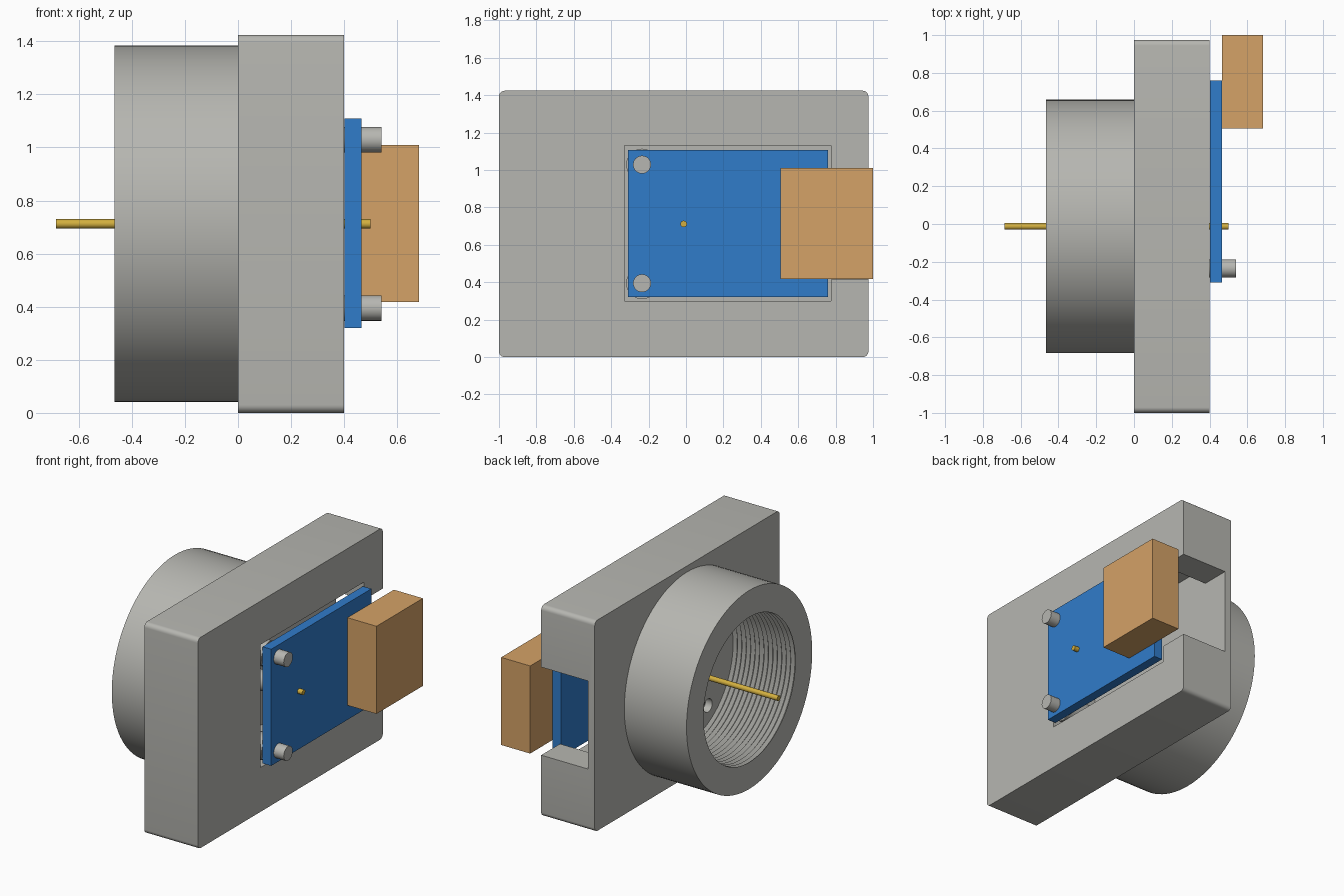
import bpy, bmesh, math
from mathutils import Matrix

if "Cube" in bpy.data.objects:
    bpy.data.objects.remove(bpy.data.objects["Cube"], do_unlink=True)

CY, CZ = -0.0125, 0.712        # shared axis of tube and pin
SCREW_Y, SCREW_DZ = -0.235, 0.317
FLOOR = 0.05                   # pocket floor


def material(name, r, g, b):
    m = bpy.data.materials.new(name)
    m.use_nodes = True
    m.diffuse_color = (r, g, b, 1)
    m.node_tree.nodes["Principled BSDF"].inputs["Base Color"].default_value = (r, g, b, 1)
    return m


GREY = material("grey metal", 0.47, 0.47, 0.44)
BLUE = material("board blue", 0.03, 0.20, 0.59)
TAN = material("connector tan", 0.66, 0.36, 0.135)
GOLD = material("pin gold", 0.65, 0.43, 0.05)


def finish(name, bm, mat, smooth=False):
    bmesh.ops.recalc_face_normals(bm, faces=bm.faces[:])
    me = bpy.data.meshes.new(name)
    bm.to_mesh(me)
    bm.free()
    ob = bpy.data.objects.new(name, me)
    bpy.context.collection.objects.link(ob)
    me.materials.append(mat)
    if smooth:
        smooth_shade(ob)
    return ob


def smooth_shade(ob):
    bpy.ops.object.select_all(action="DESELECT")
    ob.select_set(True)
    bpy.context.view_layer.objects.active = ob
    bpy.ops.object.shade_smooth_by_angle(angle=math.radians(30))


def box(name, x, y, z, mat, radius=0):
    bm = bmesh.new()
    bmesh.ops.create_cube(bm, size=1)
    for v in bm.verts:
        v.co = [lo + (c + 0.5) * (hi - lo) for c, (lo, hi) in zip(v.co, (x, y, z))]
    if radius:
        along_x = [e for e in bm.edges
                   if abs(e.verts[0].co.x - e.verts[1].co.x) > 0.01]
        bmesh.ops.bevel(bm, geom=along_x, offset=radius, segments=6,
                        profile=0.5, affect="EDGES")
    return finish(name, bm, mat)


def rod(name, x0, x1, y, z, r, mat, sides=32):
    bm = bmesh.new()
    place = Matrix.Translation(((x0 + x1) / 2, y, z)) @ Matrix.Rotation(math.pi / 2, 4, "Y")
    bmesh.ops.create_cone(bm, cap_ends=True, segments=sides, radius1=r, radius2=r,
                          depth=x1 - x0, matrix=place)
    return finish(name, bm, mat, True)


def cut(ob, cutter):
    cutter.hide_render = True
    mod = ob.modifiers.new("cut", "BOOLEAN")
    mod.operation = "DIFFERENCE"
    mod.solver = "EXACT"
    mod.object = cutter
    bpy.ops.object.select_all(action="DESELECT")
    ob.select_set(True)
    bpy.context.view_layer.objects.active = ob
    bpy.ops.object.modifier_apply(modifier=mod.name)
    bpy.data.objects.remove(cutter, do_unlink=True)


# Housing plate with the board pocket and the side notch for the connector
plate = box("housing_plate", (0, 0.4), (-1, 0.975), (0, 1.424), GREY, 0.03)
cut(plate, box("pocket_cutter", (FLOOR, 0.5), (-0.33, 0.775), (0.3, 1.13), GREY))
cut(plate, box("notch_cutter", (FLOOR, 0.5), (0.6, 1.1), (0.415, 1.01), GREY))
for s in (-1, 1):
    cut(plate, rod("hole_cutter", -0.1, 0.2, SCREW_Y, CZ + s * SCREW_DZ, 0.045, GREY))
smooth_shade(plate)

# Round collar with an internally threaded bore
LENGTH, OUTER, BORE, TURNS = 0.465, 0.671, 0.49, 14
profile = [(0, OUTER), (-LENGTH, OUTER), (-LENGTH, BORE)]
pitch = LENGTH / TURNS
for i in range(TURNS):
    x = -LENGTH + i * pitch
    profile += [(x + pitch / 2, BORE + 0.02), (x + pitch, BORE)]
bm = bmesh.new()
verts = [bm.verts.new((x, CY, CZ + r)) for x, r in profile]
edges = [bm.edges.new(pair) for pair in zip(verts, verts[1:])]
bmesh.ops.spin(bm, geom=verts + edges, cent=(0, CY, CZ), axis=(1, 0, 0),
               angle=math.tau, steps=96, use_duplicate=False)
bmesh.ops.remove_doubles(bm, verts=bm.verts[:], dist=0.0005)
finish("threaded_collar", bm, GREY, True)

# Standoffs and screws
for s, label in ((-1, "lower"), (1, "upper")):
    z = CZ + s * SCREW_DZ
    rod(label + "_standoff", FLOOR, 0.4, SCREW_Y, z, 0.085, GREY)
    rod(label + "_screw", FLOOR + 0.02, 0.54, SCREW_Y, z, 0.048, GREY)

# Centre pin and its boss
rod("pin_boss", FLOOR, 0.4, CY, CZ, 0.065, GREY)
rod("centre_pin", -0.685, 0.5, CY, CZ, 0.0175, GOLD, 16)

# Circuit board and connector block
box("circuit_board", (0.402, 0.465), (-0.31, 0.76), (0.32, 1.108), BLUE)
box("connector_block", (0.465, 0.682), (0.505, 1), (0.418, 1.01), TAN)
